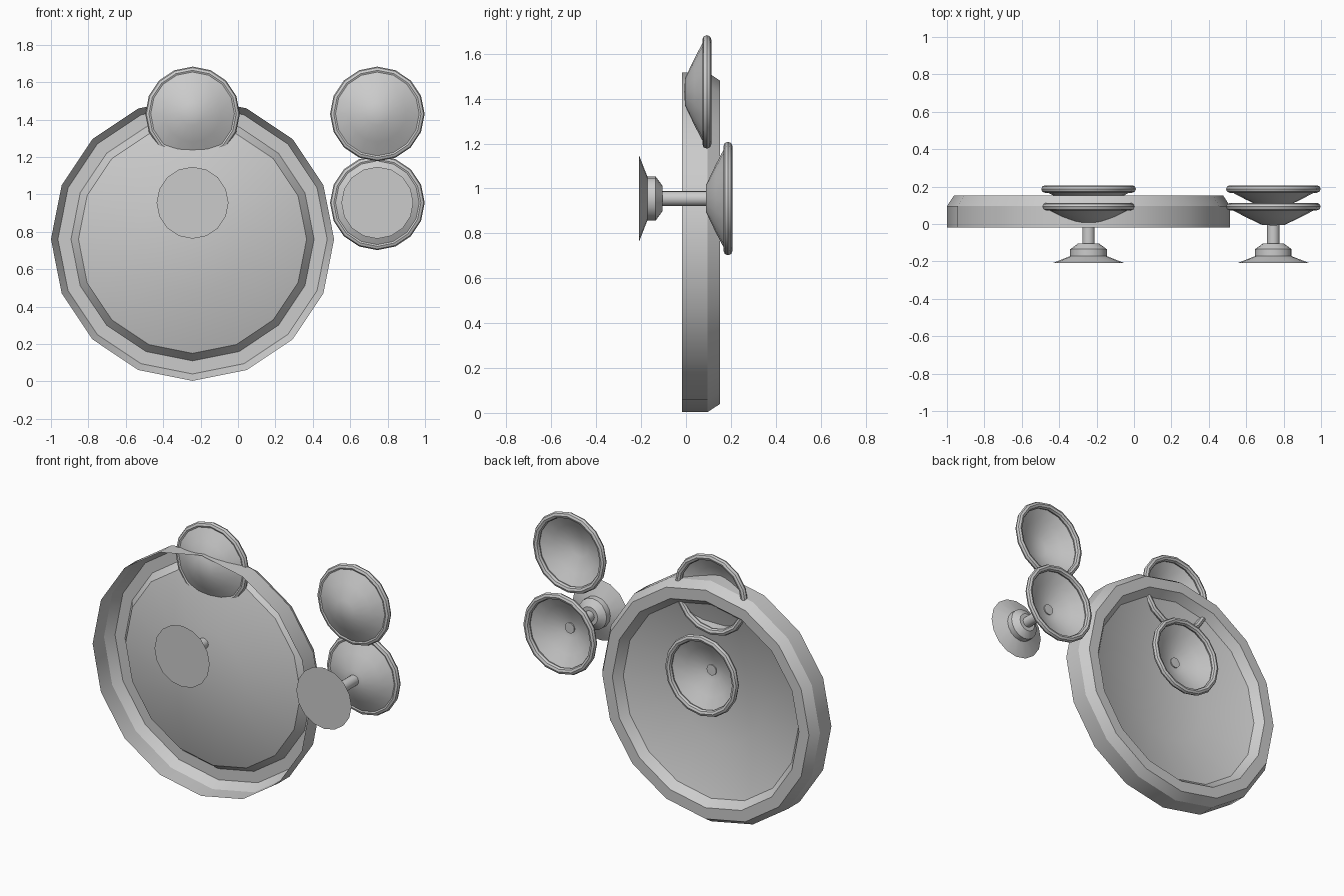
import bpy, bmesh, math

if "Cube" in bpy.data.objects:
    bpy.data.objects.remove(bpy.data.objects["Cube"])

SIDES = 16

grey = bpy.data.materials.new("plain_grey")
grey.diffuse_color = (0.6, 0.6, 0.6, 1)
grey.use_nodes = True
grey.node_tree.nodes["Principled BSDF"].inputs["Base Color"].default_value = grey.diffuse_color


def revolve(name, profile, x, z, y=0.0, closed=False):
    """Turn a (radius, y) profile around an axis parallel to Y."""
    bm = bmesh.new()
    rings = []
    for r, py in profile:
        if r == 0:
            rings.append([bm.verts.new((x, y + py, z))] * SIDES)
        else:
            rings.append([bm.verts.new((x + r * math.cos(2 * math.pi * i / SIDES), y + py,
                                        z + r * math.sin(2 * math.pi * i / SIDES)))
                          for i in range(SIDES)])
    pairs = list(zip(rings, rings[1:]))
    if closed:
        pairs.append((rings[-1], rings[0]))
    for a, b in pairs:
        for i in range(SIDES):
            j = (i + 1) % SIDES
            corners = list(dict.fromkeys((a[i], a[j], b[j], b[i])))
            bm.faces.new(corners)
    bmesh.ops.recalc_face_normals(bm, faces=bm.faces[:])
    mesh = bpy.data.meshes.new(name)
    bm.to_mesh(mesh)
    bm.free()
    mesh.materials.append(grey)
    obj = bpy.data.objects.new(name, mesh)
    bpy.context.collection.objects.link(obj)
    bpy.ops.object.select_all(action='DESELECT')
    obj.select_set(True)
    bpy.context.view_layer.objects.active = obj
    bpy.ops.object.shade_smooth_by_angle(angle=math.radians(30))
    return obj


def dish(name, x, z, y):
    # shallow bowl opening to the back, with a rounded lip
    revolve(name + "_bowl", [(0, -0.008), (0.062, -0.004), (0.15, 0.038), (0.226, 0.078)], x, z, y)
    lip = [(0.233 + 0.02 * math.cos(math.pi * k / 4), 0.093 + 0.02 * math.sin(math.pi * k / 4))
           for k in range(8)]
    revolve(name + "_lip", lip, x, z, y, closed=True)


LEFT, RIGHT = -0.243, 0.745

# large open-fronted shell: outer wall, back chamfer, rim, inner step, sunken centre
revolve("large_shell", [(0.757, -0.018), (0.757, 0.095), (0.72, 0.152), (0.65, 0.152),
                        (0.61, 0.10), (0.293, 0.005), (0, 0.005)], LEFT, 0.76)

for side, x in (("left", LEFT), ("right", RIGHT)):
    # upper loose dish and lower dish on a stand
    dish(side + "_upper_dish", x, 1.43, 0.0)
    dish(side + "_lower_dish", x, 0.955, 0.094)
    # stand: flared foot, collar and stem
    revolve(side + "_stand", [(0, -0.209), (0.192, -0.209), (0.098, -0.172), (0.098, -0.135),
                              (0.057, -0.105), (0.033, -0.105), (0.033, 0.095), (0, 0.095)],
            x, 0.955)
